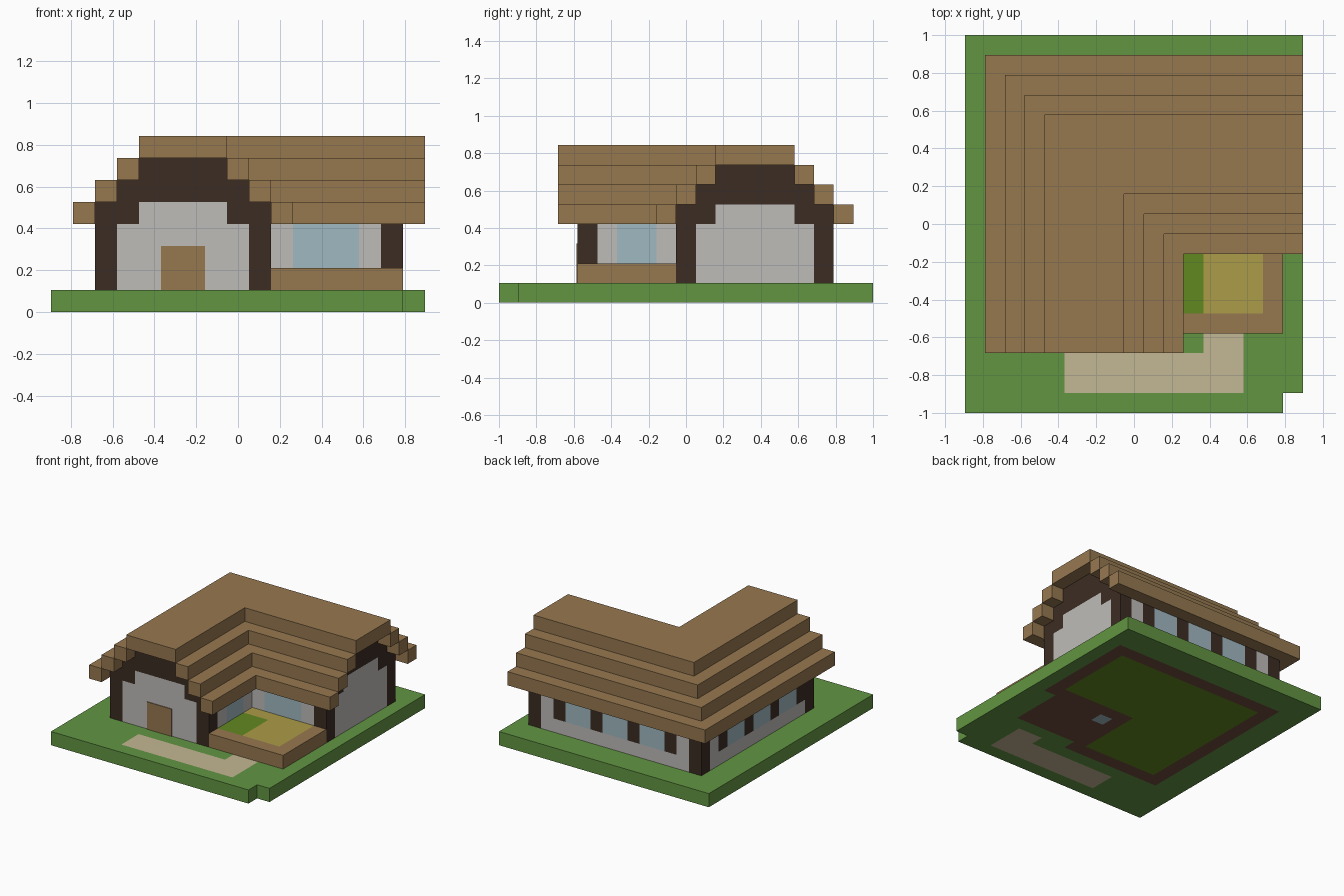
import bpy, bmesh

if "Cube" in bpy.data.objects:
    bpy.data.objects.remove(bpy.data.objects["Cube"], do_unlink=True)

U = 2 / 19            # one block
NX, NY = 17, 19       # plot size in blocks


def linear(c):
    c /= 255
    return c / 12.92 if c < 0.04 else ((c + 0.055) / 1.055) ** 2.4


def material(name, r, g, b):
    m = bpy.data.materials.new(name)
    m.use_nodes = True
    col = (linear(r), linear(g), linear(b), 1)
    m.diffuse_color = col
    m.node_tree.nodes["Principled BSDF"].inputs["Base Color"].default_value = col
    return m


GRASS = material("grass", 98, 149, 66)
PATH = material("sand_path", 196, 183, 147)
THATCH = material("roof_brown", 150, 120, 80)
TIMBER = material("dark_timber", 60, 44, 35)
PLASTER = material("plaster", 190, 188, 185)
GLASS = material("window_blue", 160, 184, 193)
LEAF = material("leaf_green", 98, 136, 32)
CROP = material("crop_yellow", 172, 156, 72)
DIRT = material("dirt", 112, 78, 62)


def pos(i, j, k):
    return ((i - NX / 2) * U, (j - NY / 2) * U, k * U)


def prism(name, outline, k0, k1, mat):
    """Extrude a block-grid outline upward."""
    bm = bmesh.new()
    face = bm.faces.new([bm.verts.new(pos(i, j, k0)) for i, j in outline])
    top = bmesh.ops.extrude_face_region(bm, geom=[face])["geom"]
    for v in top:
        if isinstance(v, bmesh.types.BMVert):
            v.co.z = k1 * U
    bmesh.ops.recalc_face_normals(bm, faces=bm.faces)
    me = bpy.data.meshes.new(name)
    bm.to_mesh(me)
    bm.free()
    me.materials.append(mat)
    ob = bpy.data.objects.new(name, me)
    bpy.context.collection.objects.link(ob)
    return ob


def box(name, i0, i1, j0, j1, k0, k1, mat):
    return prism(name, [(i0, j0), (i1, j0), (i1, j1), (i0, j1)], k0, k1, mat)


def ell(name, x0, x1, y0, y1, k, mat, xmax=NX, ymin=3):
    """One-block-high L: one leg toward the front, one toward +x."""
    return prism(name, [(x0, ymin), (x1, ymin), (x1, y0), (xmax, y0),
                        (xmax, y1), (x0, y1)], k, k + 1, mat)


# Ground slab: coloured cells, the colour going right through
def ground_index(i, j):
    def inside(a, b, c, d):
        return a <= i < b and c <= j < d
    if inside(10, 11, 8, 9):
        return 4
    if inside(10, 15, 5, 9):
        return 2
    if inside(3, 9, 5, 16) or inside(3, 15, 10, 16):
        return 3
    if inside(2, 10, 4, 17) or inside(2, 16, 9, 17):
        return 2
    if inside(5, 14, 1, 3) or inside(12, 14, 3, 4):
        return 1
    return 0


bm = bmesh.new()
grid = [[bm.verts.new(pos(i, j, 1)) for j in range(NY + 1)] for i in range(NX + 1)]
for i in range(NX):
    for j in range(NY):
        if (i, j) != (NX - 1, 0):
            f = bm.faces.new((grid[i][j], grid[i + 1][j], grid[i + 1][j + 1], grid[i][j + 1]))
            f.material_index = ground_index(i, j)
loose = [v for v in bm.verts if not v.link_faces]
bmesh.ops.delete(bm, geom=loose, context='VERTS')
mesh = bpy.data.meshes.new("ground")
bm.to_mesh(mesh)
bm.free()
for m in (GRASS, PATH, DIRT, LEAF, GLASS):
    mesh.materials.append(m)
ground = bpy.data.objects.new("ground", mesh)
bpy.context.collection.objects.link(ground)
slab = ground.modifiers.new("thickness", 'SOLIDIFY')
slab.thickness = U
slab.offset = -1


# Gable ends: stepped timber frame round a plaster panel
def gable(name, start, depth, front):
    def part(label, a0, a1, k0, k1, mat):
        a0, a1 = a0 + start, a1 + start
        span = (a0, a1, depth, depth + 1) if front else (depth, depth + 1, a0, a1)
        box(name + label, *span, k0, k1, mat)
    for side, (post, shoulder) in {"_a": ((0, 1), (0, 2)), "_b": ((7, 8), (6, 8))}.items():
        part("_post" + side, *post, 1, 4, TIMBER)
        part("_shoulder" + side, *shoulder, 4, 5, TIMBER)
    part("_lower_panel", 1, 7, 1, 4, PLASTER)
    part("_upper_panel", 2, 6, 4, 5, PLASTER)
    part("_lower_beam", 1, 7, 5, 6, TIMBER)
    part("_upper_beam", 2, 6, 6, 7, TIMBER)


gable("front_gable", 2, 4, True)
gable("side_gable", 9, 15, False)
box("front_door", 5, 7, 3.95, 4, 1, 3, THATCH)


# Long walls: plaster sill, then posts, plaster and windows in sequence
def wall(name, start, depth, along_x, pattern):
    kinds = {"T": TIMBER, "P": PLASTER, "G": GLASS}

    def part(label, a0, a1, k0, k1, mat):
        span = (a0, a1, depth, depth + 1) if along_x else (depth, depth + 1, a0, a1)
        box(name + label, *span, k0, k1, mat)
    part("_sill", start, start + sum(n for _, n in pattern), 1, 2, PLASTER)
    a = start
    for count, (kind, n) in enumerate(pattern):
        part(f"_bay_{count}", a, a + n, 2, 4, kinds[kind])
        a += n


bays = [("T", 1), ("G", 2)] * 3 + [("T", 1)]
wall("back_wall", 3, 16, True, [("P", 1)] + bays + [("P", 1)])
wall("left_wall", 5, 2, False, bays + [("P", 1)])
wall("court_side_wall", 5, 9, False, [("P", 1), ("G", 2), ("P", 1)])
wall("court_back_wall", 10, 9, True, [("P", 1), ("G", 3), ("P", 1)])
box("back_corner_post", 2, 3, 16, 17, 1, 4, TIMBER)
box("court_corner_post", 9, 10, 9, 10, 1, 4, PLASTER)
ell("outer_wall_beam", 2, 3, 16, 17, 4, TIMBER, 15, 5)
ell("inner_wall_beam", 9, 10, 9, 10, 4, TIMBER, 15, 5)

# Stepped L-shaped roof
for s in range(3):
    ell(f"outer_roof_step_{s}", 1 + s, 2 + s, 17 - s, 18 - s, 4 + s, THATCH)
    ell(f"inner_roof_step_{s}", 10 - s, 11 - s, 8 + s, 9 + s, 4 + s, THATCH)
ell("roof_ridge", 4, 8, 11, 15, 7, THATCH)

# Raised garden bed in the court
prism("planter_rim", [(10, 4), (16, 4), (16, 9), (15, 9), (15, 5), (10, 5)], 1, 2, THATCH)
box("leafy_bed", 10, 12, 5, 8, 1, 2, LEAF)
prism("crop_bed", [(12, 5), (15, 5), (15, 9), (10, 9), (10, 8), (12, 8)], 1, 2, CROP)
